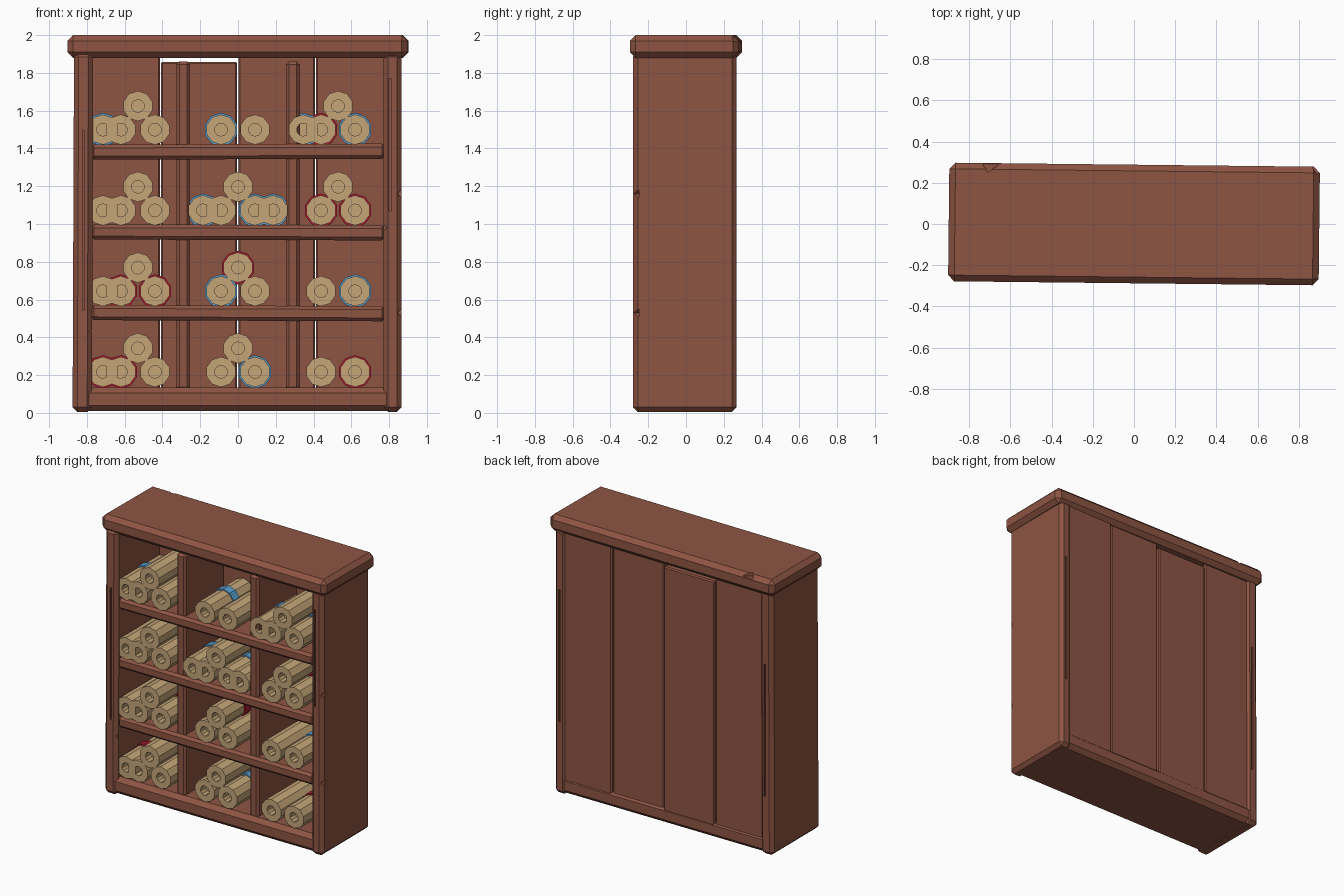
import bpy, bmesh, math
from mathutils import Matrix, Vector

if "Cube" in bpy.data.objects:
    bpy.data.objects.remove(bpy.data.objects["Cube"])


def material(name, rgb):
    m = bpy.data.materials.new(name)
    m.diffuse_color = (*rgb, 1)
    m.use_nodes = True
    m.node_tree.nodes["Principled BSDF"].inputs["Base Color"].default_value = m.diffuse_color
    return m


WOOD = material("red_brown_wood", (0.27, 0.09, 0.056))
PAPER = material("tan_paper", (0.56, 0.38, 0.19))
BLUE = material("blue_band", (0.10, 0.34, 0.60))
RED = material("red_band", (0.42, 0.012, 0.03))


def finish(bm, name, mats):
    bmesh.ops.recalc_face_normals(bm, faces=bm.faces)
    me = bpy.data.meshes.new(name)
    bm.to_mesh(me)
    bm.free()
    for m in mats:
        me.materials.append(m)
    ob = bpy.data.objects.new(name, me)
    bpy.context.collection.objects.link(ob)
    return ob


def board(name, x, y, z, chamfer=0.015, turn=0.0, axis='Z'):
    """Chamfered plank given by its (min, max) extents, optionally turned a little."""
    bm = bmesh.new()
    size = [b - a for a, b in (x, y, z)]
    bmesh.ops.create_cube(bm, size=1, matrix=Matrix.Diagonal((*size, 1)))
    if chamfer:
        bmesh.ops.bevel(bm, geom=bm.edges[:], offset=chamfer, segments=1,
                        affect='EDGES', profile=0.5)
    mid = Vector([(a + b) / 2 for a, b in (x, y, z)])
    bm.transform(Matrix.Translation(mid) @ Matrix.Rotation(turn, 4, axis))
    return finish(bm, name, [WOOD])


def carve(target, cuts):
    """Cut nicks and cracks: each cut is (centre, size, roll about y, turn about z)."""
    bm = bmesh.new()
    for c, s, ry, rz in cuts:
        bmesh.ops.create_cube(bm, size=1, matrix=Matrix.Translation(c)
                              @ Matrix.Rotation(rz, 4, 'Z') @ Matrix.Rotation(ry, 4, 'Y')
                              @ Matrix.Diagonal((*s, 1)))
    cutter = finish(bm, target.name + "_cutter", [WOOD])
    cutter.hide_render = True
    cutter.hide_viewport = True
    mod = target.modifiers.new("wear", 'BOOLEAN')
    mod.operation = 'DIFFERENCE'
    mod.solver = 'EXACT'
    mod.object = cutter


# Cabinet frame
top = board("top_board", (-0.9, 0.9), (-0.288, 0.288), (1.88, 2.0), 0.03, -0.011)
left = board("left_side", (-0.872, -0.77), (-0.28, 0.268), (0.005, 1.91), 0.025, 0.004, 'Y')
right = board("right_side", (0.77, 0.866), (-0.28, 0.268), (0.005, 1.91), 0.025)
board("bottom_board", (-0.855, 0.855), (-0.27, 0.262), (0.01, 0.135), 0.03)

# Worn edges and long cracks
d = math.radians(45)
carve(top, [((-0.70, 0.30, 2.0), (0.07, 0.07, 0.05), 0, 0.6),
            ((0.895, 0.275, 2.0), (0.05, 0.05, 0.06), 0, 0.5)])
carve(left, [((-0.818, -0.28, 1.02), (0.012, 0.03, 0.95), 0, 0),
             ((-0.815, 0.268, 0.9), (0.012, 0.02, 0.95), 0, 0),
             ((-0.77, -0.28, 0.43), (0.025, 0.05, 0.025), d, 0)])
carve(right, [((0.806, -0.28, 1.42), (0.012, 0.03, 0.70), 0, 0),
              ((0.82, 0.268, 1.0), (0.012, 0.02, 0.95), 0, 0),
              ((0.866, -0.28, 1.16), (0.03, 0.06, 0.03), d, 0),
              ((0.866, -0.28, 0.53), (0.03, 0.06, 0.03), d, 0),
              ((0.77, -0.28, 0.98), (0.025, 0.05, 0.025), d, 0)])

# Back planks, the second one short of the top
for i, (a, b, h, y) in enumerate([(-0.79, -0.412, 1.91, 0.0), (-0.408, -0.004, 1.858, 0.006),
                                  (0.002, 0.408, 1.91, -0.004), (0.412, 0.79, 1.91, 0.003)]):
    board(f"back_plank_{i + 1}", (a, b), (0.205 + y, 0.253 + y), (0.05, h), 0.008)

# Shelves and dividers
for i in range(3):
    z = 0.53 + 0.4275 * i
    board(f"shelf_{i + 1}", (-0.78, 0.78), (-0.258, 0.215), (z - 0.042, z + 0.038), 0.018,
          (0.004, 0.003, -0.003)[i], 'Y')
for name, x in (("left_divider", -0.29), ("right_divider", 0.29)):
    board(name, (x - 0.037, x + 0.037), (-0.238, 0.215), (0.12, 1.86), 0.016)


def ring(bm, r, y, sides=10):
    return [bm.verts.new((r * math.sin(2 * math.pi * k / sides), y,
                          r * math.cos(2 * math.pi * k / sides))) for k in range(sides)]


def lathe(bm, profile, mat=0, cap=True):
    """Skin rings of (radius, y) along the y axis."""
    rings = [ring(bm, r, y) for r, y in profile]
    for p, q in zip(rings, rings[1:]):
        for k in range(len(p)):
            j = (k + 1) % len(p)
            bm.faces.new((p[k], p[j], q[j], q[k])).material_index = mat
    if cap:
        bm.faces.new(rings[0])
        bm.faces.new(rings[-1])
    else:
        for k in range(len(rings[0])):
            j = (k + 1) % len(rings[0])
            bm.faces.new((rings[-1][k], rings[-1][j], rings[0][j], rings[0][k])).material_index = mat


def scroll(name, x, z, band):
    """Rolled paper with a hollow at each end and an optional ribbon band."""
    bm = bmesh.new()
    f, b, r, h = -0.25, 0.19, 0.08, 0.034
    lathe(bm, [(h, f + 0.06), (h, f), (r, f), (r, b), (h, b), (h, b - 0.06)])
    if band:
        lathe(bm, [(0.078, -0.04), (0.089, -0.04), (0.089, 0.025), (0.078, 0.025)], 1, False)
    bm.transform(Matrix.Translation((x, 0, z)))
    finish(bm, name, [PAPER] + ([band] if band else []))


# Scroll positions inside a bay: outer left, left, right, outer right, top
SLOT = {'a': (-0.185, 0), 'l': (-0.09, 0), 'r': (0.09, 0), 'b': (0.185, 0), 't': (0, 0.125)}
BAND = {'-': None, 'B': BLUE, 'R': RED}
ROWS = [  # bottom row first; each bay lists slot + band
    ("aR lR r- t-", "l- rB t-", "l- rR"),
    ("a- lR rR t-", "lB r- tR", "l- rB"),
    ("a- l- r- t-", "aB l- rB bB t-", "lR rR t-"),
    ("aB l- r- t-", "lB r-", "aB lR rB t-"),
]
for i, row in enumerate(ROWS):
    for j, bay in enumerate(row):
        for item in bay.split():
            dx, dz = SLOT[item[0]]
            scroll(f"scroll_{i + 1}_{j + 1}_{item[0]}", (j - 1) * 0.53 + dx,
                   0.217 + 0.4275 * i + dz, BAND[item[1]])
